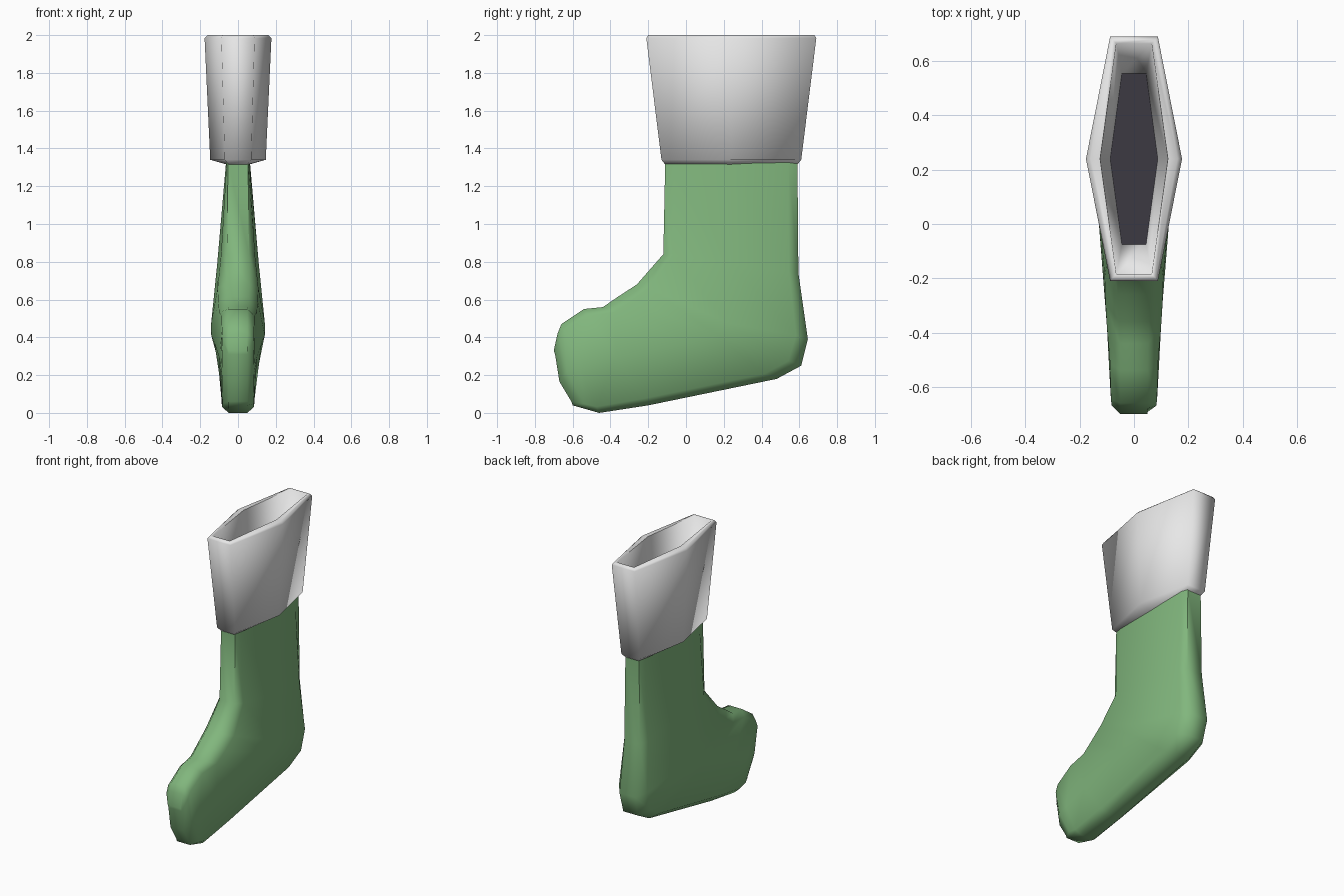
import bpy, bmesh, math

if "Cube" in bpy.data.objects:
    bpy.data.objects.remove(bpy.data.objects["Cube"])


def material(name, rgb):
    m = bpy.data.materials.new(name)
    m.diffuse_color = (*rgb, 1)
    m.use_nodes = True
    m.node_tree.nodes["Principled BSDF"].inputs["Base Color"].default_value = m.diffuse_color
    return m


green = material("soft green", (0.22, 0.47, 0.205))
white = material("off white", (0.8, 0.8, 0.8))
dark = material("dark inside", (0.045, 0.042, 0.055))


def loft(name, rings, mat, cap_start=False, cap_end=False, angle=60):
    """Skin a list of equal-length closed rings."""
    bm = bmesh.new()
    vs = [[bm.verts.new(p) for p in r] for r in rings]
    n = len(vs[0])
    for a, b in zip(vs, vs[1:]):
        for i in range(n):
            j = (i + 1) % n
            bm.faces.new((a[i], a[j], b[j], b[i]))
    # caps are strips across mirrored points, so they follow a bent outline
    for ring, on in ((vs[0], cap_start), (vs[-1], cap_end)):
        if on:
            for i in range(n // 2 - 1):
                bm.faces.new((ring[i], ring[i + 1], ring[n - 2 - i], ring[n - 1 - i]))
    bmesh.ops.recalc_face_normals(bm, faces=bm.faces)
    me = bpy.data.meshes.new(name)
    bm.to_mesh(me)
    bm.free()
    me.materials.append(mat)
    ob = bpy.data.objects.new(name, me)
    bpy.context.collection.objects.link(ob)
    bpy.context.view_layer.objects.active = ob
    ob.select_set(True)
    bpy.ops.object.shade_smooth_by_angle(angle=math.radians(angle))
    ob.select_set(False)
    return ob


# Stocking: sections swept from leg top round the ankle to the toe
# front (y, z), back (y, z), edge / shoulder / middle half widths, middle shift
sections = [
    ((-0.11, 1.33), (0.59, 1.33), 0.053, 0.060, 0.063, (0, 0)),
    ((-0.12, 0.84), (0.595, 0.74), 0.058, 0.090, 0.110, (0, 0)),
    ((-0.26, 0.68), (0.645, 0.39), 0.060, 0.108, 0.142, (0.03, -0.06)),
    ((-0.36, 0.615), (0.61, 0.25), 0.055, 0.105, 0.142, (0.04, -0.02)),
    ((-0.44, 0.56), (0.48, 0.18), 0.052, 0.100, 0.125, (0, 0)),
    ((-0.54, 0.55), (-0.20, 0.04), 0.050, 0.088, 0.100, (0, 0)),
    ((-0.66, 0.47), (-0.46, 0.00), 0.050, 0.085, 0.090, (0, 0)),
    ((-0.68, 0.42), (-0.53, 0.02), 0.050, 0.082, 0.086, (-0.025, 0)),
    ((-0.70, 0.33), (-0.60, 0.04), 0.050, 0.050, 0.050, (-0.02, -0.02)),
]


def section(f, b, e, s, m, shift):
    pts = []
    for t, w in ((0, e), (0.07, s), (0.5, m), (0.93, s), (1, e)):
        k = 1 if t == 0.5 else 0
        pts.append((w, f[0] + (b[0] - f[0]) * t + k * shift[0],
                    f[1] + (b[1] - f[1]) * t + k * shift[1]))
    return pts + [(-x, y, z) for x, y, z in reversed(pts)]


loft("stocking", [section(*s) for s in sections], green, True, True)


# Cuff: flared hexagonal band with rolled rim and hollow inside
def hexagon(hy, corner, mid, z, cy=0.24):
    half = [(corner, cy - hy, z), (mid, cy, z), (corner, cy + hy, z)]
    return half + [(-x, y, z) for x, y, z in reversed(half)]


floor_ring = hexagon(0.315, 0.045, 0.088, 1.37)
loft("cuff", [
    hexagon(0.350, 0.050, 0.060, 1.315),
    hexagon(0.370, 0.070, 0.147, 1.34),
    hexagon(0.450, 0.088, 0.177, 1.985),
    hexagon(0.440, 0.080, 0.160, 2.0),
    hexagon(0.425, 0.065, 0.125, 2.0),
    floor_ring,
], white, angle=82)

# Dark bottom of the opening
me = bpy.data.meshes.new("opening_floor")
me.from_pydata(floor_ring, [], [tuple(range(6))])
me.materials.append(dark)
bpy.context.collection.objects.link(bpy.data.objects.new("opening_floor", me))
